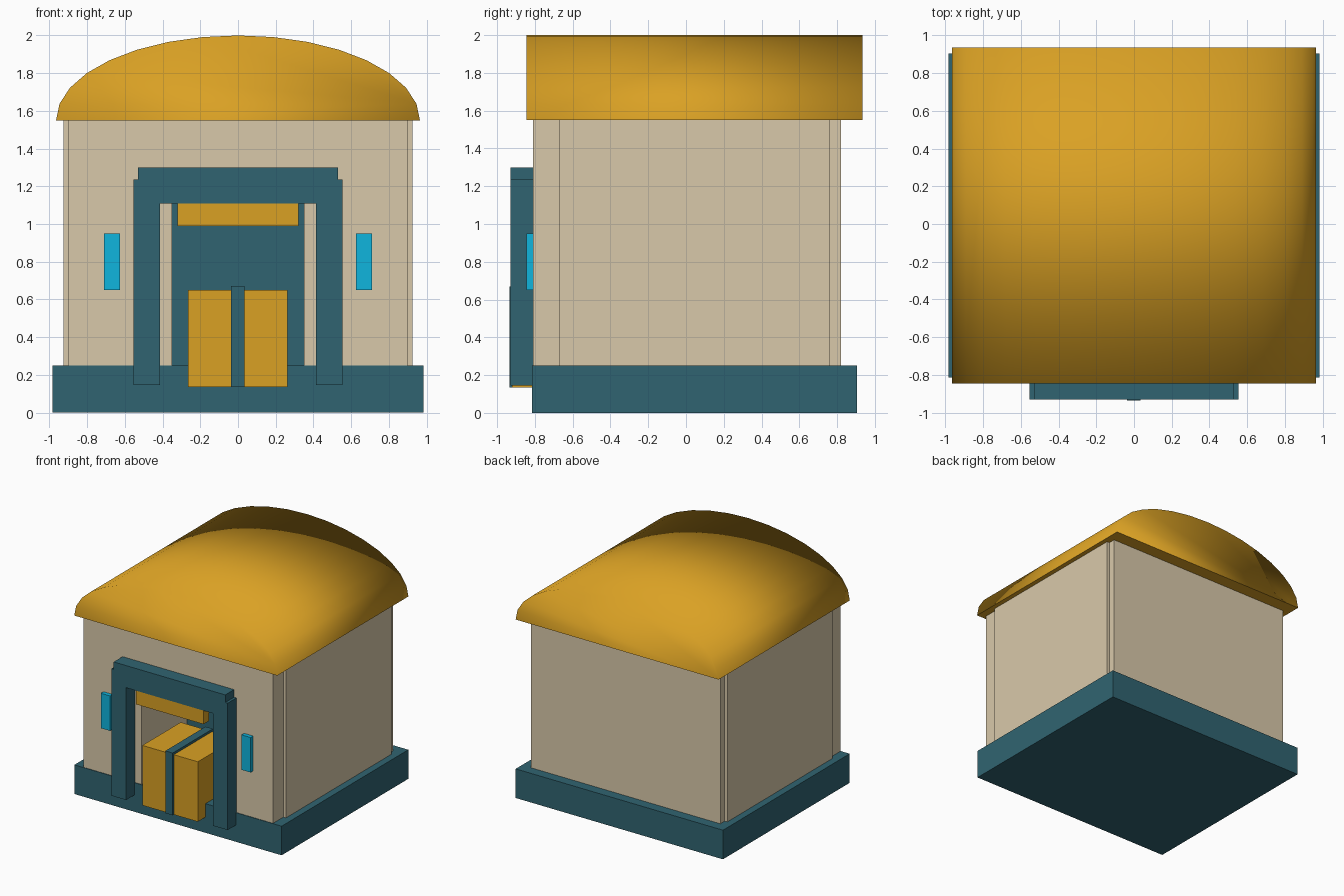
import bpy, bmesh, math

if "Cube" in bpy.data.objects:
    bpy.data.objects.remove(bpy.data.objects["Cube"])


def material(name, rgb):
    """Flat material from 0-255 display values."""
    m = bpy.data.materials.new(name)
    lin = [((c / 255 + 0.055) / 1.055) ** 2.4 for c in rgb]
    m.diffuse_color = (*lin, 1.0)
    m.use_nodes = True
    m.node_tree.nodes["Principled BSDF"].inputs["Base Color"].default_value = m.diffuse_color
    return m


GOLD = material("golden yellow", (218, 161, 36))
TAN = material("warm tan", (217, 201, 170))
TEAL = material("dark teal", (48, 100, 113))
CYAN = material("bright cyan", (16, 181, 222))


def finish(name, bm, mat):
    bmesh.ops.recalc_face_normals(bm, faces=bm.faces)
    me = bpy.data.meshes.new(name)
    bm.to_mesh(me)
    bm.free()
    me.materials.append(mat)
    ob = bpy.data.objects.new(name, me)
    bpy.context.collection.objects.link(ob)
    return ob


def box(name, x, y, z, mat):
    """Box from (min, max) ranges."""
    bm = bmesh.new()
    bmesh.ops.create_cube(bm, size=1)
    for v in bm.verts:
        v.co = [r[0] + (c + 0.5) * (r[1] - r[0]) for c, r in zip(v.co, (x, y, z))]
    return finish(name, bm, mat)


def extrude_outline(name, pts, y0, y1, mat):
    """Extrude an x-z outline along y."""
    bm = bmesh.new()
    face = bm.faces.new([bm.verts.new((x, y0, z)) for x, z in pts])
    new = bmesh.ops.extrude_face_region(bm, geom=[face])["geom"]
    for v in new:
        if isinstance(v, bmesh.types.BMVert):
            v.co.y = y1
    return finish(name, bm, mat)


def doorway(w, h, half, top, bottom=0.25):
    """Outline of a wall with a door opening cut up from its lower edge."""
    return [(-w, bottom), (-w, h), (w, h), (w, bottom),
            (half, bottom), (half, top), (-half, top), (-half, bottom)]


# Base slab
box("base", (-0.985, 0.985), (-0.815, 0.905), (0, 0.25), TEAL)

# Walls: front slab, wider middle body with recess, back slab
extrude_outline("front_wall", doorway(0.90, 1.55, 0.35, 1.2), -0.81, -0.67, TAN)
extrude_outline("recess_wall", doorway(0.925, 1.55, 0.35, 1.2), -0.67, -0.16, TAN)
box("rear_body", (-0.925, 0.925), (-0.16, 0.76), (0.25, 1.55), TAN)
box("back_wall", (-0.90, 0.90), (0.76, 0.82), (0.25, 1.55), TAN)
box("inner_door", (-0.35, 0.35), (-0.19, -0.15), (0.25, 1.2), TEAL)

# Barrel roof: half ellipse, softly shaded over the ends, flat underside
arc = [(0.965 * math.cos(math.pi * i / 16), 1.55 + 0.45 * math.sin(math.pi * i / 16))
       for i in range(17)]
roof = extrude_outline("roof", arc, -0.845, 0.935, GOLD)
for p in roof.data.polygons:
    p.use_smooth = p.normal.z > -0.9

# Door frame: stepped arch in one outline
half_frame = [(0.413, 0.145), (0.553, 0.145), (0.553, 1.235), (0.53, 1.235), (0.53, 1.30)]
frame = half_frame + [(-x, z) for x, z in reversed(half_frame)]
frame += [(-0.413, 1.11), (0.413, 1.11)]
extrude_outline("door_frame", frame, -0.93, -0.81, TEAL)
box("door_beam", (-0.32, 0.32), (-0.925, -0.85), (0.99, 1.13), GOLD)

# Crate with a strap running over it
box("crate", (-0.265, 0.262), (-0.92, -0.40), (0.135, 0.65), GOLD)
box("crate_strap", (-0.036, 0.034), (-0.935, -0.39), (0.135, 0.67), TEAL)

# Wall lights on both sides of the door
for side, s in (("left", -1), ("right", 1)):
    box(side + "_wall_light", sorted((s * 0.625, s * 0.712)), (-0.845, -0.80),
        (0.65, 0.95), CYAN)
